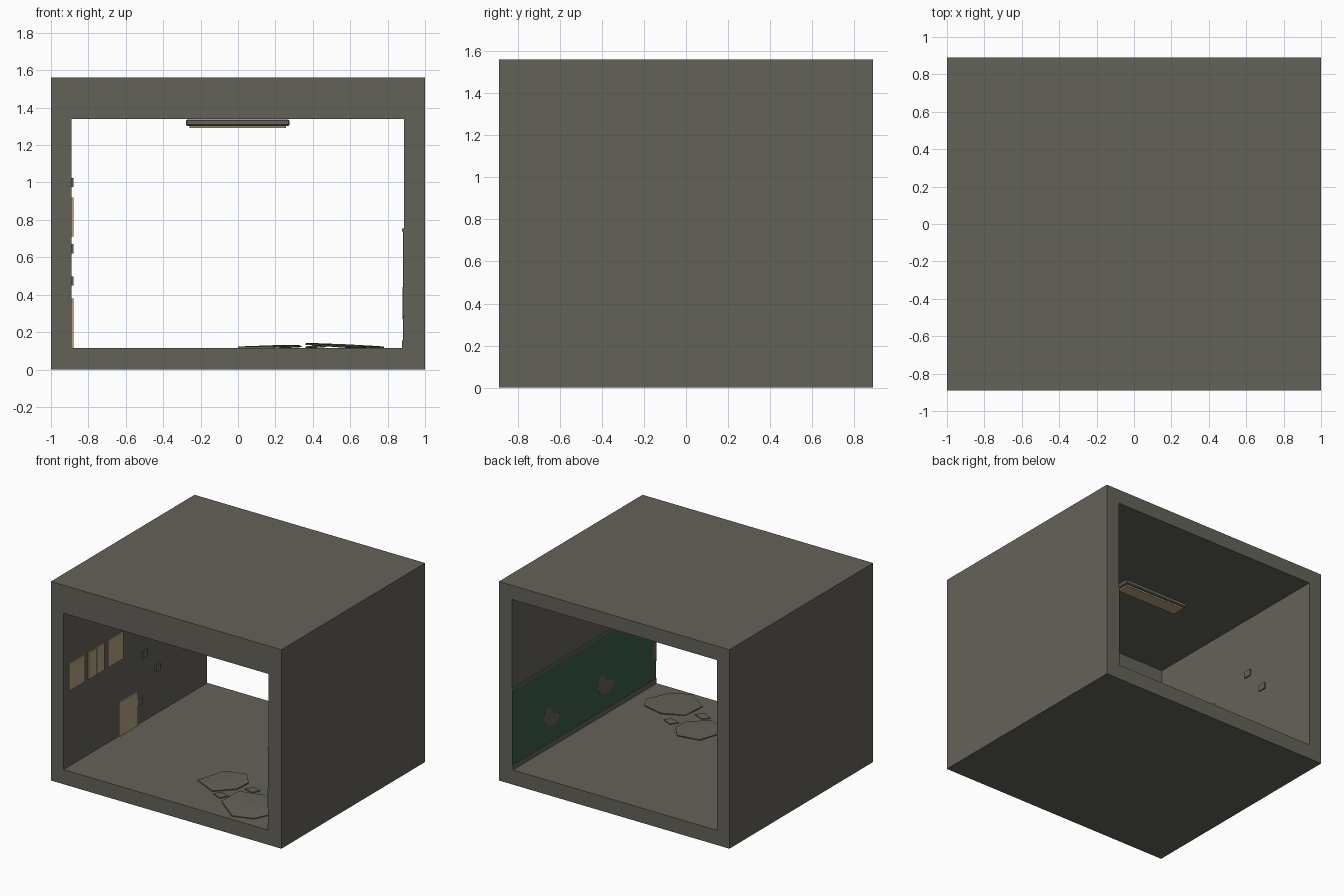
import bpy, bmesh, math
from mathutils import Matrix

if "Cube" in bpy.data.objects:
    bpy.data.objects.remove(bpy.data.objects["Cube"])


def material(name, color):
    m = bpy.data.materials.new(name)
    m.diffuse_color = (*color, 1)
    m.use_nodes = True
    m.node_tree.nodes["Principled BSDF"].inputs["Base Color"].default_value = m.diffuse_color
    return m


GREY = material("concrete_grey", (0.127, 0.122, 0.098))
BEIGE = material("paper_beige", (0.46, 0.37, 0.22))
GREEN = material("wall_green", (0.042, 0.105, 0.072))


def finish(name, bm, mat):
    bmesh.ops.recalc_face_normals(bm, faces=bm.faces)
    me = bpy.data.meshes.new(name)
    bm.to_mesh(me)
    bm.free()
    me.materials.append(mat)
    ob = bpy.data.objects.new(name, me)
    bpy.context.collection.objects.link(ob)
    return ob


def box(name, x, y, z, mat, bevel=0):
    bm = bmesh.new()
    size = [b - a for a, b in (x, y, z)]
    mid = [(a + b) / 2 for a, b in (x, y, z)]
    bmesh.ops.create_cube(bm, size=1, matrix=Matrix.Translation(mid) @ Matrix.Diagonal((*size, 1)))
    if bevel:
        bmesh.ops.bevel(bm, geom=bm.edges[:], offset=bevel, segments=1, affect='EDGES')
    return finish(name, bm, mat)


def prism(name, points, shift, mat):
    """Extrude a polygon of 3D points along a vector."""
    bm = bmesh.new()
    face = bm.faces.new([bm.verts.new(p) for p in points])
    ext = bmesh.ops.extrude_face_region(bm, geom=[face], use_keep_orig=True)
    verts = [g for g in ext["geom"] if isinstance(g, bmesh.types.BMVert)]
    bmesh.ops.translate(bm, verts=verts, vec=shift)
    return finish(name, bm, mat)


D = 0.89                     # half depth of the room
FLOOR, CEIL, LEFT, RIGHT = 0.115, 1.45, -0.89, 0.887

# Room shell: rectangular tube, open at front and back
bm = bmesh.new()
rings = []
for y in (-D, D):
    for x0, x1, z0, z1 in ((-1, 1, 0, 1.56), (LEFT, RIGHT, FLOOR, CEIL)):
        rings.append([bm.verts.new((x, y, z)) for x, z in ((x0, z0), (x1, z0), (x1, z1), (x0, z1))])
fo, fi, bo, bi = rings
for a, b in ((fo, fi), (bo, bi), (fo, bo), (fi, bi)):
    for i in range(4):
        j = (i + 1) % 4
        bm.faces.new((a[i], a[j], b[j], b[i]))
finish("room_shell", bm, GREY)

# Ceiling beam over the front opening
box("front_beam", (LEFT, RIGHT), (-D, -0.75), (1.34, CEIL), GREY)

# Right wall: painted lower panel, skirting and rail
box("green_wall_panel", (0.882, RIGHT), (-D, D), (0.15, 0.74), GREEN)
box("skirting", (0.877, RIGHT), (-D, D), (FLOOR, 0.155), GREY)
box("wall_rail", (0.878, RIGHT), (-D, D), (0.737, 0.755), GREY)

# Bare patches in the green paint, repeated along the wall
patch = [(0.383, 0.343), (0.407, 0.435), (0.457, 0.44), (0.506, 0.374),
         (0.605, 0.33), (0.53, 0.27), (0.432, 0.284)]
for k in range(3):
    pts = [(v + 0.667 * k, z) for v, z in patch]
    if k == 2:                                   # the last one stops at the wall end
        pts = [(1.716, 0.343), (1.74, 0.435), (1.78, 0.438), (1.78, 0.29)]
    prism(f"paint_patch_{k + 1}", [(0.882, D - v, z) for v, z in pts], (-0.0015, 0, 0), GREY)

# Left wall: notices and a standing board
notices = [(-0.83, -0.64, 0.71, 0.92), (-0.59, -0.497, 0.71, 0.915), (-0.493, -0.40, 0.71, 0.92),
           (-0.345, -0.16, 0.71, 0.92), (-0.21, 0.015, FLOOR, 0.38)]
for i, (y0, y1, z0, z1) in enumerate(notices):
    box(f"notice_{i + 1}", (LEFT, -0.88), (y0, y1), (z0, z1), BEIGE)

# Small zigzag blocks on the left wall
for i, (y, z) in enumerate([(0.21, 1.0), (0.37, 0.82), (0.11, 0.645), (0.27, 0.473), (0.05, 0.288)]):
    box(f"wall_block_{i + 1}", (LEFT, -0.88), (y - 0.032, y + 0.032), (z - 0.025, z + 0.025), GREY)

# Hanging lamp
box("lamp_frame", (-0.278, 0.275), (0.12, 0.248), (1.303, 1.337), GREY, 0.006)
box("lamp_panel", (-0.26, 0.257), (0.135, 0.233), (1.292, 1.303), BEIGE)


# Broken slabs on the floor: thin and slightly tilted
def slab(name, outline, base, slope_x, slope_y, thick):
    cx = sum(p[0] for p in outline) / len(outline)
    cy = sum(p[1] for p in outline) / len(outline)
    pts = [(x, y, max(FLOOR + 0.001, base + slope_x * (x - cx) + slope_y * (y - cy))) for x, y in outline]
    bm = bmesh.new()
    low = [bm.verts.new(p) for p in pts]
    top = [bm.verts.new((x, y, z + thick)) for x, y, z in pts]
    mid = bm.verts.new((cx, cy, base + thick + 0.004))
    under = bm.verts.new((cx, cy, FLOOR + 0.001))
    n = len(low)
    for i in range(n):
        j = (i + 1) % n
        bm.faces.new((low[i], low[j], top[j], top[i]))
        bm.faces.new((top[i], top[j], mid))
        bm.faces.new((low[j], low[i], under))
    finish(name, bm, GREY)


slab("floor_slab_left", [(0.0, -0.5), (0.19, -0.59), (0.32, -0.47), (0.33, -0.34), (0.24, -0.23), (0.07, -0.27)],
     0.119, 0.025, 0.02, 0.007)
slab("floor_slab_right", [(0.36, -0.72), (0.55, -0.86), (0.70, -0.80), (0.78, -0.62), (0.73, -0.52),
                          (0.54, -0.46), (0.37, -0.52)], 0.124, -0.045, 0.02, 0.007)
slab("floor_chip_back", [(0.36, -0.43), (0.44, -0.45), (0.47, -0.40), (0.40, -0.37)], 0.118, 0.03, 0, 0.007)
slab("floor_chip_front", [(0.22, -0.62), (0.30, -0.66), (0.34, -0.60), (0.26, -0.57)], 0.118, 0.03, 0, 0.007)
